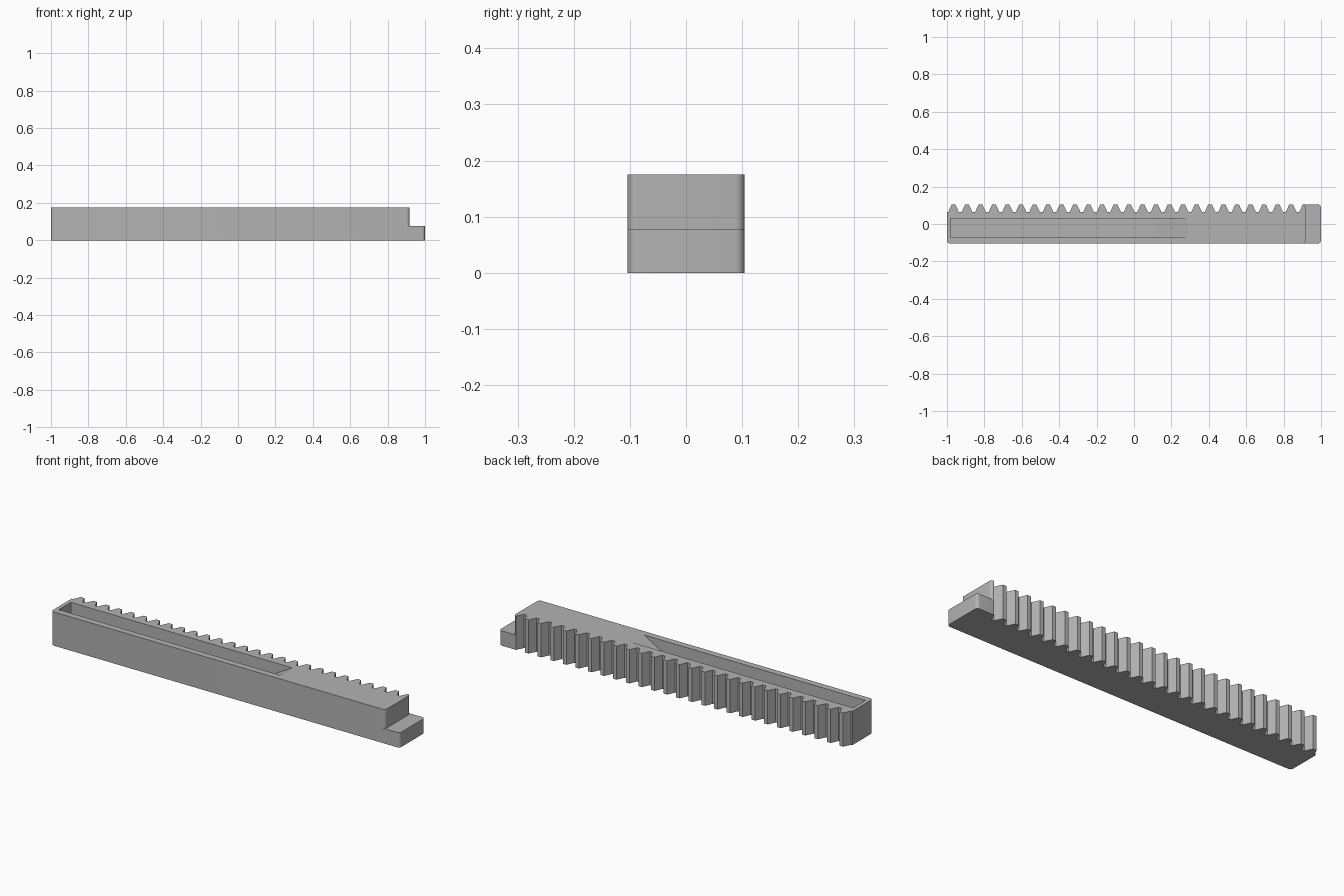
import bpy
import bmesh
from math import sin, cos, pi, radians, tan
from mathutils import Vector

cube = bpy.data.objects.get("Cube")
if cube:
    bpy.data.objects.remove(cube, do_unlink=True)

grey = bpy.data.materials.new("plain grey")
grey.use_nodes = True
colour = (0.45, 0.45, 0.45, 1)
grey.diffuse_color = colour
grey.node_tree.nodes["Principled BSDF"].inputs["Base Color"].default_value = colour

LEFT, RIGHT, HALF, HEIGHT = -1.0, 1.0, 0.104, 0.175
STEP_X, STEP_Z, RADIUS = 0.917, 0.077, 0.016
PITCH, FIRST, TEETH, ROOT = 0.0722, -0.965, 26, 0.065
TIP_HALF, BASE_HALF = 0.010, 0.028


def prism(name, points, offset):
    """Extrude a closed 3D outline along an offset."""
    bm = bmesh.new()
    face = bm.faces.new([bm.verts.new(p) for p in points])
    top = bmesh.ops.extrude_face_region(bm, geom=[face])["geom"]
    verts = [g for g in top if isinstance(g, bmesh.types.BMVert)]
    bmesh.ops.translate(bm, verts=verts, vec=Vector(offset))
    bmesh.ops.recalc_face_normals(bm, faces=bm.faces)
    mesh = bpy.data.meshes.new(name)
    bm.to_mesh(mesh)
    bm.free()
    mesh.materials.append(grey)
    obj = bpy.data.objects.new(name, mesh)
    bpy.context.collection.objects.link(obj)
    return obj


def arc(cx, cy, start, end, steps=6):
    """Points of a rounded corner, angles in degrees."""
    angles = [radians(start + (end - start) * i / steps) for i in range(steps + 1)]
    return [(cx + RADIUS * cos(a), cy + RADIUS * sin(a)) for a in angles]


def cut(target, cutter):
    cutter.hide_render = True
    mod = target.modifiers.new("cut", "BOOLEAN")
    mod.operation, mod.solver, mod.object = "DIFFERENCE", "EXACT", cutter
    bpy.context.view_layer.objects.active = target
    bpy.ops.object.modifier_apply(modifier=mod.name)
    bpy.data.objects.remove(cutter, do_unlink=True)


# Toothed bar outline: rounded front and right corners, teeth along the back
outline = arc(LEFT + RADIUS, -HALF + RADIUS, 180, 270)
outline += arc(RIGHT - RADIUS, -HALF + RADIUS, 270, 360)
outline += arc(RIGHT - RADIUS, HALF - RADIUS, 0, 90)
last = FIRST + TEETH * PITCH
outline += [(last - TIP_HALF, HALF), (last - BASE_HALF, ROOT)]
for i in reversed(range(TEETH)):
    x = FIRST + i * PITCH
    outline += [(x + BASE_HALF, ROOT), (x + TIP_HALF, HALF),
                (x - TIP_HALF, HALF), (x - BASE_HALF, ROOT)]
outline.append((LEFT, ROOT))
rack = prism("toothed_bar", [(x, y, 0) for x, y in outline], (0, 0, HEIGHT))

# Step at the right end, leaving a low tongue and rounded upper corners
edge = arc(STEP_X - RADIUS, -HALF + RADIUS, 270, 360)
edge += arc(STEP_X - RADIUS, HALF - RADIUS, 0, 90)
notch = [(STEP_X - RADIUS, -0.2)] + edge + [(STEP_X - RADIUS, 0.2), (1.1, 0.2), (1.1, -0.2)]
cut(rack, prism("step_cutter", [(x, y, STEP_Z) for x, y in notch], (0, 0, 0.3)))

# Long top slot with a ramp rising to its right end
SLOT_L, SLOT_R, FLOOR, ABOVE = -0.98, 0.29, 0.077, 0.05
slope = tan(pi / 6)
section = [(SLOT_L, FLOOR), (SLOT_R - (HEIGHT - FLOOR) / slope, FLOOR),
           (SLOT_R + ABOVE / slope, HEIGHT + ABOVE), (SLOT_L, HEIGHT + ABOVE)]
cut(rack, prism("slot_cutter", [(x, -0.07, z) for x, z in section], (0, 0.1, 0)))

# Smooth rounded corners, crisp teeth
bpy.ops.object.select_all(action="DESELECT")
rack.select_set(True)
bpy.context.view_layer.objects.active = rack
bpy.ops.object.shade_smooth_by_angle(angle=radians(25))
